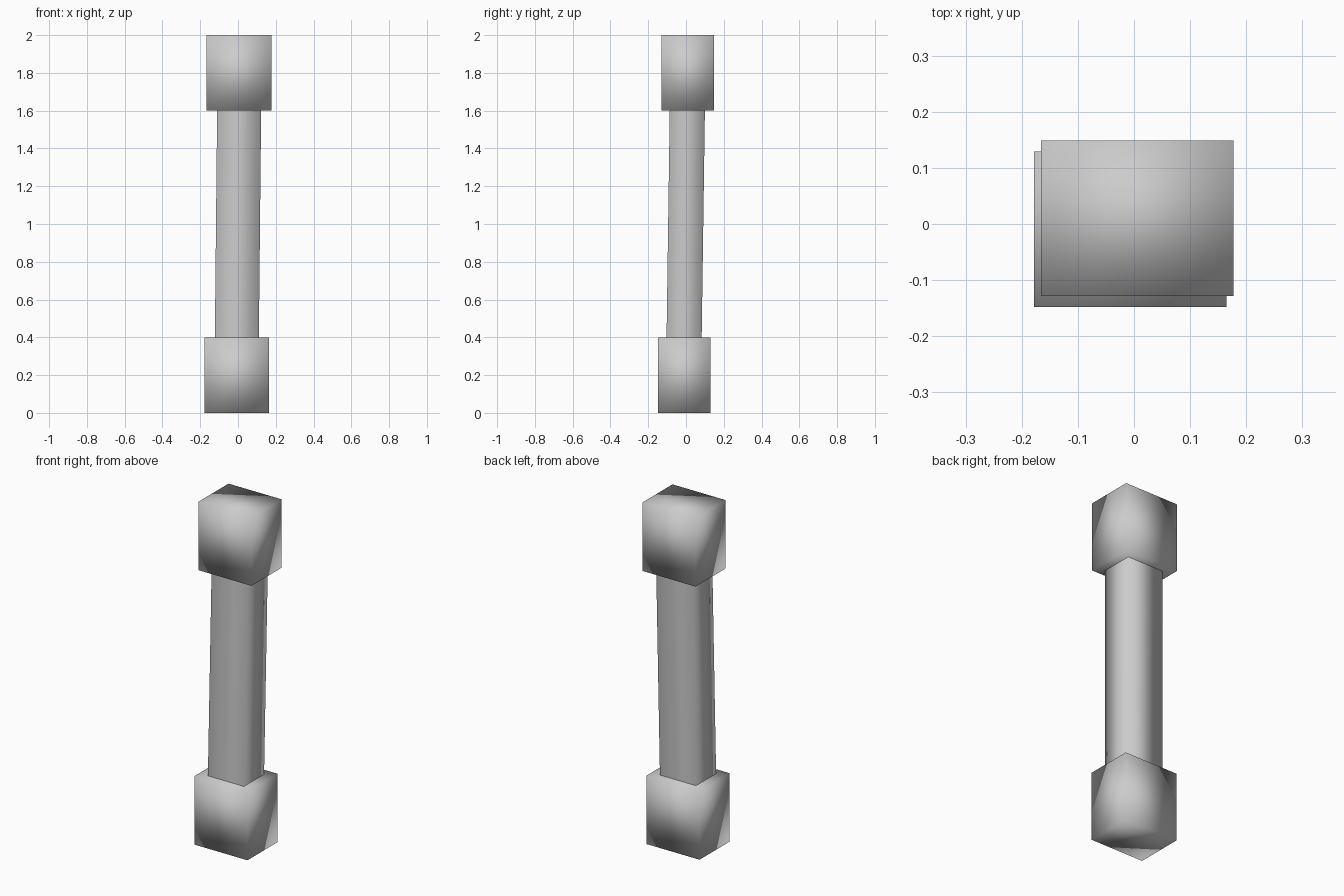
import bpy
import bmesh

cube = bpy.data.objects.get("Cube")
if cube:
    bpy.data.objects.remove(cube, do_unlink=True)

grey = bpy.data.materials.new("plain_grey")
grey.use_nodes = True
colour = (0.6, 0.6, 0.6, 1)
grey.diffuse_color = colour
grey.node_tree.nodes["Principled BSDF"].inputs["Base Color"].default_value = colour


def soft_box(name, size, low, high, capped=True):
    """Smooth-shaded box whose end centres are low and high (x, y, z)."""
    bm = bmesh.new()
    bmesh.ops.create_cube(bm, size=1)
    # Split each face along the diagonal joining alternate corners
    corners = [v for v in bm.verts if v.co.x * v.co.y * v.co.z > 0]
    if not capped:
        ends = [f for f in bm.faces if abs(f.normal.z) > 0.5]
        bmesh.ops.delete(bm, geom=ends, context='FACES_ONLY')
    bmesh.ops.connect_verts(bm, verts=corners)
    # Place the corners, letting the ends shift sideways for the lean
    for v in bm.verts:
        end = high if v.co.z > 0 else low
        v.co = (end[0] + v.co.x * size[0], end[1] + v.co.y * size[1], end[2])
    mesh = bpy.data.meshes.new(name)
    bm.to_mesh(mesh)
    bm.free()
    mesh.shade_smooth()
    mesh.materials.append(grey)
    obj = bpy.data.objects.new(name, mesh)
    bpy.context.collection.objects.link(obj)
    return obj


# End blocks, slightly offset from each other
block = (0.343, 0.277)
soft_box("lower_block", block, (-0.007, -0.009, 0), (-0.007, -0.009, 0.4))
soft_box("upper_block", block, (0.006, 0.01, 1.6), (0.006, 0.01, 2))

# Leaning open-ended shaft between the blocks
soft_box("shaft", (0.233, 0.186), (-0.006, -0.01, 0.4), (0.006, 0.007, 1.6), capped=False)
